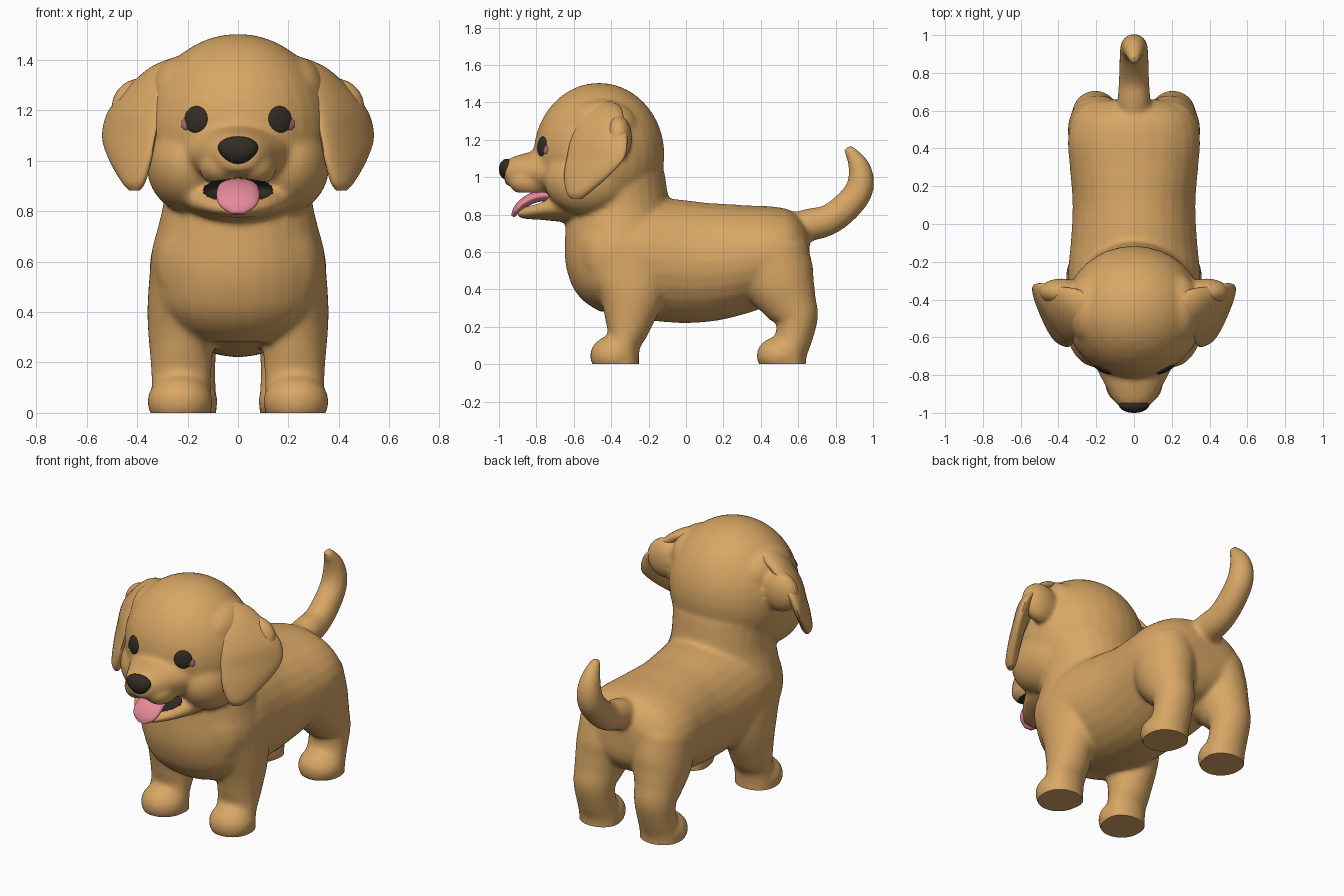
import bpy, bmesh, math
from mathutils import Vector, Matrix, Euler
from mathutils.bvhtree import BVHTree

if "Cube" in bpy.data.objects:
    bpy.data.objects.remove(bpy.data.objects["Cube"])


def material(name, rgb):
    m = bpy.data.materials.new(name)
    m.diffuse_color = (*rgb, 1)
    m.use_nodes = True
    m.node_tree.nodes["Principled BSDF"].inputs["Base Color"].default_value = m.diffuse_color
    return m


FUR = material("golden fur", (0.69, 0.385, 0.13))
DARK = material("dark brown", (0.032, 0.025, 0.018))
PINK = material("tongue pink", (0.78, 0.25, 0.32))
LID = material("eye corner pink", (0.45, 0.14, 0.17))


def spline(rows, steps=5):
    """Catmull-Rom interpolation of rows of numbers."""
    out = []
    for i in range(len(rows) - 1):
        a, b, c, d = (rows[max(i - 1, 0)], rows[i], rows[i + 1],
                      rows[min(i + 2, len(rows) - 1)])
        for k in range(steps):
            t = k / steps
            out.append([0.5 * (2 * q + (r - p) * t + (2 * p - 5 * q + 4 * r - s) * t * t
                               + (3 * q - p - 3 * r + s) * t ** 3)
                        for p, q, r, s in zip(a, b, c, d)])
    return out + [list(rows[-1])]


def loft(bm, rows, flap=None, n=28):
    """Skin ellipses (x, y, z, half width, half depth) along a path in the yz plane.
    With flap = (dx, dy) the ellipses lie flat, their width along that direction."""
    rows = spline(rows)
    rings = []
    for i, (x, y, z, w, h) in enumerate(rows):
        p, q = rows[max(i - 1, 0)], rows[min(i + 1, len(rows) - 1)]
        t = Vector((0, q[1] - p[1], q[2] - p[2])).normalized()
        u, v = Vector((w, 0, 0)), Vector((0, -t.z, t.y)) * h
        if flap:
            u, v = Vector((*flap, 0)) * w, Vector((flap[1], -flap[0], 0)) * h
        rings.append([bm.verts.new(Vector((x, y, z)) + u * math.cos(a) + v * math.sin(a))
                      for a in (2 * math.pi * k / n for k in range(n))])
    faces = [bm.faces.new((r[k], r[(k + 1) % n], s[(k + 1) % n], s[k]))
             for r, s in zip(rings, rings[1:]) for k in range(n)]
    faces += [bm.faces.new(rings[0]), bm.faces.new(rings[-1])]
    bmesh.ops.recalc_face_normals(bm, faces=faces)


def ball(bm, loc, radii, rot=None):
    return bmesh.ops.create_uvsphere(
        bm, u_segments=32, v_segments=20, radius=1,
        matrix=Matrix.LocRotScale(Vector(loc), rot or Euler((0, 0, 0)), Vector(radii)))


def make(name, bm, *mats, angle=50):
    me = bpy.data.meshes.new(name)
    bm.to_mesh(me)
    bm.free()
    for m in mats:
        me.materials.append(m)
    me.shade_smooth()
    me.set_sharp_from_angle(angle=math.radians(angle))
    ob = bpy.data.objects.new(name, me)
    bpy.context.collection.objects.link(ob)
    return ob


# ---- rough volumes of the furry body ----
bm = bmesh.new()
# torso
loft(bm, [(0, -.60, .59, .18, .17), (0, -.50, .595, .31, .28),
          (0, -.30, .58, .35, .32), (0, -.10, .555, .335, .33), (0, .10, .545, .325, .32),
          (0, .30, .565, .34, .292), (0, .45, .59, .35, .257), (0, .57, .59, .315, .225),
          (0, .64, .59, .22, .15), (0, .66, .59, .12, .08)])
# chest and neck
loft(bm, [(0, -.34, .28, .16, .12), (0, -.34, .34, .26, .21), (0, -.34, .42, .325, .27),
          (0, -.34, .52, .345, .30), (0, -.345, .63, .345, .305), (0, -.355, .75, .315, .29),
          (0, -.36, .85, .295, .27), (0, -.375, 1.0, .30, .262)])
# tail
loft(bm, [(0, .55, .72, .09, .08), (0, .66, .745, .087, .087), (0, .76, .77, .08, .082),
          (0, .85, .835, .078, .08), (0, .92, .92, .075, .076), (0, .936, 1.0, .068, .068),
          (0, .915, 1.08, .052, .052), (0, .86, 1.16, .024, .024)])
# skull, muzzle and lower jaw
ball(bm, (0, -.465, 1.12), (.37, .35, .384))
loft(bm, [(0, -.60, 1.03, .25, .15), (0, -.75, 1.03, .205, .125), (0, -.85, 1.03, .155, .10),
          (0, -.93, 1.025, .112, .08), (0, -.97, 1.025, .075, .06)])
loft(bm, [(0, -.52, .875, .25, .12), (0, -.68, .845, .21, .085), (0, -.78, .825, .16, .055),
          (0, -.85, .81, .105, .035), (0, -.90, .805, .055, .02)])
for s in (-1, 1):
    # cheek, jowl and the bulges the ear hangs from
    ball(bm, (s * .195, -.525, .985), (.168, .235, .19))
    ball(bm, (s * .07, -.83, .978), (.085, .12, .08))
    ball(bm, (s * .23, -.45, 1.27), (.12, .19, .145))
    ball(bm, (s * .385, -.36, 1.21), (.12, .072, .12))
    # front leg and paw
    loft(bm, [(s * .215, -.32, .62, .13, .24), (s * .225, -.29, .40, .135, .185),
              (s * .225, -.31, .20, .122, .12), (s * .225, -.335, .10, .118, .09),
              (s * .225, -.35, -.06, .12, .10)])
    ball(bm, (s * .23, -.385, .045), (.13, .128, .11))
    # hind leg and paw
    loft(bm, [(s * .175, .46, .62, .17, .19), (s * .185, .50, .45, .165, .19),
              (s * .20, .555, .33, .135, .15), (s * .205, .59, .25, .12, .117),
              (s * .205, .578, .15, .115, .10), (s * .205, .545, .05, .12, .10),
              (s * .205, .54, -.06, .12, .10)])
    ball(bm, (s * .21, .505, .045), (.13, .128, .105))
rough = make("rough_body", bm)

# ---- fuse into one skin and carve the mouth ----
MOUTH, MOUTH_R = Vector((0, -.82, .888)), Vector((.155, .17, .048))
bm = bmesh.new()
ball(bm, MOUTH, MOUTH_R)
cutter = make("mouth_cutter", bm)
cutter.hide_render = True
mod = rough.modifiers.new("fuse", 'REMESH')
mod.mode = 'VOXEL'
mod.voxel_size = .013
mod = rough.modifiers.new("soften", 'SMOOTH')
mod.factor, mod.iterations = .5, 10
mod = rough.modifiers.new("carve", 'BOOLEAN')
mod.operation, mod.solver, mod.object = 'DIFFERENCE', 'EXACT', cutter
bpy.context.view_layer.update()
skin = bpy.data.meshes.new_from_object(
    rough.evaluated_get(bpy.context.evaluated_depsgraph_get()))
skin.materials.clear()
bm = bmesh.new()
bm.from_mesh(skin)
for ob in (rough, cutter):
    bpy.data.objects.remove(ob)

# flat soles on the ground
bmesh.ops.bisect_plane(bm, geom=bm.verts[:] + bm.edges[:] + bm.faces[:], dist=1e-5,
                       plane_co=(0, 0, 0), plane_no=(0, 0, 1), clear_inner=True)
bmesh.ops.holes_fill(bm, edges=[e for e in bm.edges if e.is_boundary], sides=0)
# dark inside of the mouth
for f in bm.faces:
    d = f.calc_center_median() - MOUTH
    f.material_index = int(sum((a / r) ** 2 for a, r in zip(d, MOUTH_R)) < 1.03)
tree = BVHTree.FromBMesh(bm)
make("body", bm, FUR, DARK)

# ---- ears: drooping flaps ----
for s, side in ((-1, "left"), (1, "right")):
    bm = bmesh.new()
    rows = [(.24, -.43, 1.405, .04, .03), (.275, -.435, 1.37, .10, .06),
            (.335, -.455, 1.30, .145, .06), (.405, -.465, 1.20, .18, .05),
            (.432, -.485, 1.10, .183, .04), (.428, -.53, 1.01, .145, .037),
            (.415, -.575, .92, .075, .032), (.41, -.585, .882, .03, .015)]
    loft(bm, [(s * r[0], *r[1:]) for r in rows], flap=(s * .56, .83))
    make("ear_" + side, bm, FUR)

# ---- eyes, laid on the face surface ----
for s, side in ((-1, "left"), (1, "right")):
    for part, x, z, radii, mat in (("eye_", .168, 1.165, (.051, .053, .014), DARK),
                                   ("eye_corner_", .206, 1.147, (.025, .025, .009), LID)):
        hit, nor, _, _ = tree.ray_cast(Vector((s * x, -2, z)), Vector((0, 1, 0)))
        bm = bmesh.new()
        ball(bm, hit - nor * .002, radii, nor.to_track_quat('Z', 'Y'))
        make(part + side, bm, mat)

# ---- nose, wider at the top ----
bm = bmesh.new()
ball(bm, (0, -.958, 1.042), (.078, .042, .056))
for v in bm.verts:
    v.co.x *= 1 + 3.5 * (v.co.z - 1.042)
make("nose", bm, DARK)

# ---- tongue ----
bm = bmesh.new()
loft(bm, [(0, -.70, .905, .065, .028), (0, -.80, .895, .08, .03), (0, -.87, .86, .086, .026),
          (0, -.908, .82, .07, .02), (0, -.925, .79, .025, .009)])
make("tongue", bm, PINK)
